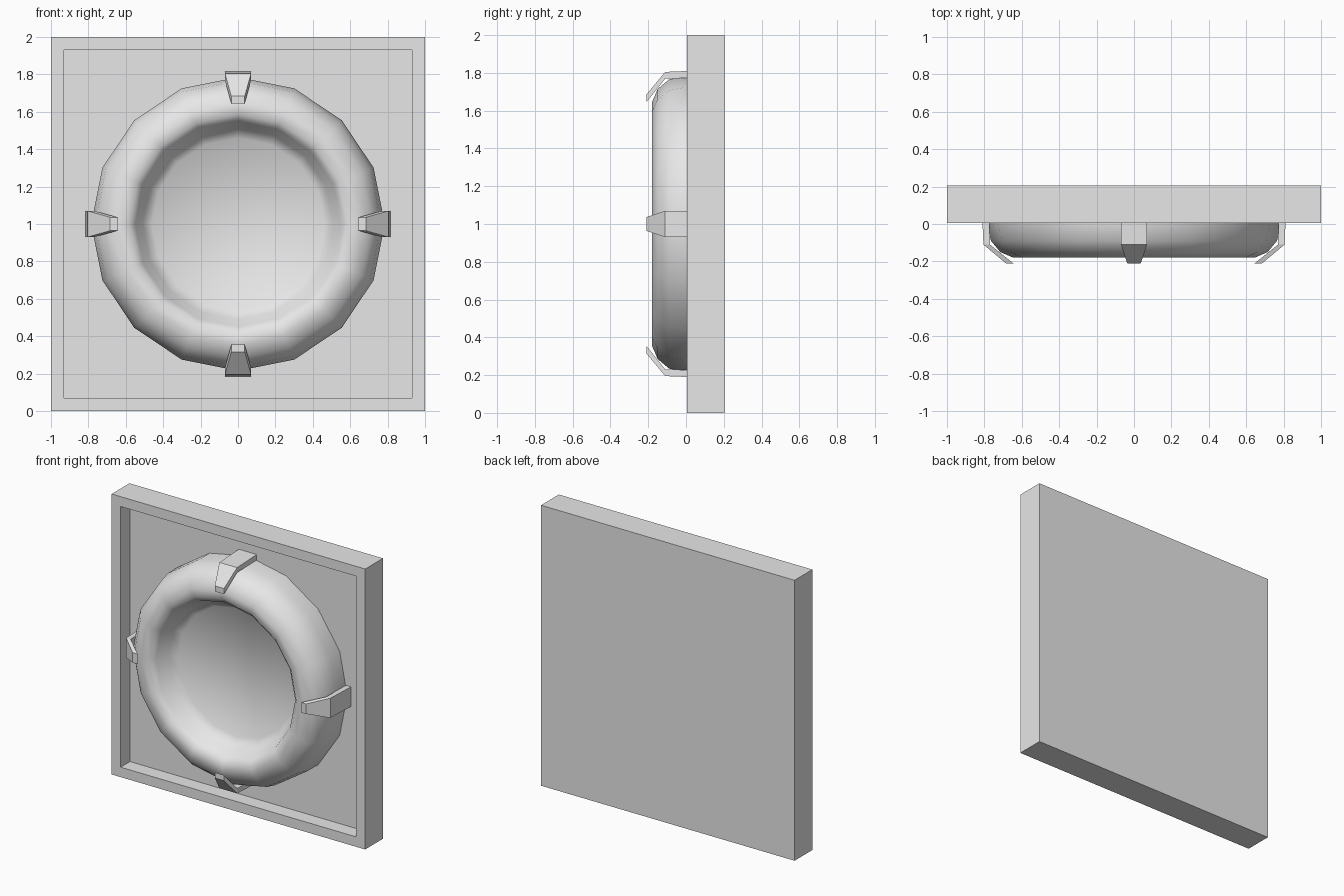
import bpy
import bmesh
from math import cos, sin, pi, radians

if "Cube" in bpy.data.objects:
    bpy.data.objects.remove(bpy.data.objects["Cube"], do_unlink=True)

grey = bpy.data.materials.new("light grey")
grey.use_nodes = True
grey.diffuse_color = (0.8, 0.8, 0.8, 1)
grey.node_tree.nodes["Principled BSDF"].inputs["Base Color"].default_value = grey.diffuse_color


def finish(bm, name):
    bmesh.ops.recalc_face_normals(bm, faces=bm.faces)
    mesh = bpy.data.meshes.new(name)
    bm.to_mesh(mesh)
    bm.free()
    mesh.materials.append(grey)
    obj = bpy.data.objects.new(name, mesh)
    bpy.context.collection.objects.link(obj)
    return obj


# Square tile with a recessed front
bm = bmesh.new()
bmesh.ops.create_cube(bm, size=1)
for v in bm.verts:
    v.co = (v.co.x * 2, v.co.y * 0.2 + 0.105, v.co.z * 2 + 1)
bm.normal_update()
front = min(bm.faces, key=lambda f: f.calc_center_median().y)
bmesh.ops.inset_region(bm, faces=[front], thickness=0.1)
floor = bmesh.ops.extrude_face_region(bm, geom=[front])
bmesh.ops.translate(bm, vec=(0, 0.105, 0),
                    verts=[g for g in floor["geom"] if isinstance(g, bmesh.types.BMVert)])
if front.is_valid:
    bm.faces.remove(front)
finish(bm, "backing_tile")

# Round dish with a fat rolled rim, as (radius, y) from back to centre
SIDES = 16
profile = [(0.785, 0.12), (0.785, 0), (0.765, -0.09), (0.715, -0.15),
           (0.645, -0.18), (0.585, -0.175), (0.55, -0.14), (0.51, -0.05), (0.46, -0.01)]
bm = bmesh.new()
rings = [[bm.verts.new((r * cos(2 * pi * i / SIDES), y, 1 + r * sin(2 * pi * i / SIDES)))
          for i in range(SIDES)] for r, y in profile]
for a, b in zip(rings, rings[1:]):
    for i in range(SIDES):
        j = (i + 1) % SIDES
        bm.faces.new((a[i], a[j], b[j], b[i]))
bm.faces.new(rings[0])
bm.faces.new(rings[-1])
dish = finish(bm, "round_dish")
bpy.ops.object.select_all(action="DESELECT")
dish.select_set(True)
bpy.context.view_layer.objects.active = dish
bpy.ops.object.shade_smooth_by_angle(angle=radians(75))

# Four bent clips holding the rim: (outer radius, inner radius, y, half width)
sections = [(0.815, 0.775, 0.12, 0.07), (0.805, 0.77, -0.11, 0.07), (0.685, 0.645, -0.21, 0.036)]
for k, name in enumerate(("left", "top", "right", "bottom")):
    c, s = round(cos(k * pi / 2)), round(sin(k * pi / 2))
    bm = bmesh.new()
    loops = []
    for outer, inner, y, w in sections:
        corners = ((outer, -w), (outer, w), (inner, w), (inner, -w))
        loops.append([bm.verts.new((r * c - t * s, y, 1 + r * s + t * c)) for r, t in corners])
    for a, b in zip(loops, loops[1:]):
        for i in range(4):
            j = (i + 1) % 4
            bm.faces.new((a[i], a[j], b[j], b[i]))
    bm.faces.new(loops[0])
    bm.faces.new(loops[-1])
    finish(bm, name + "_clip")
